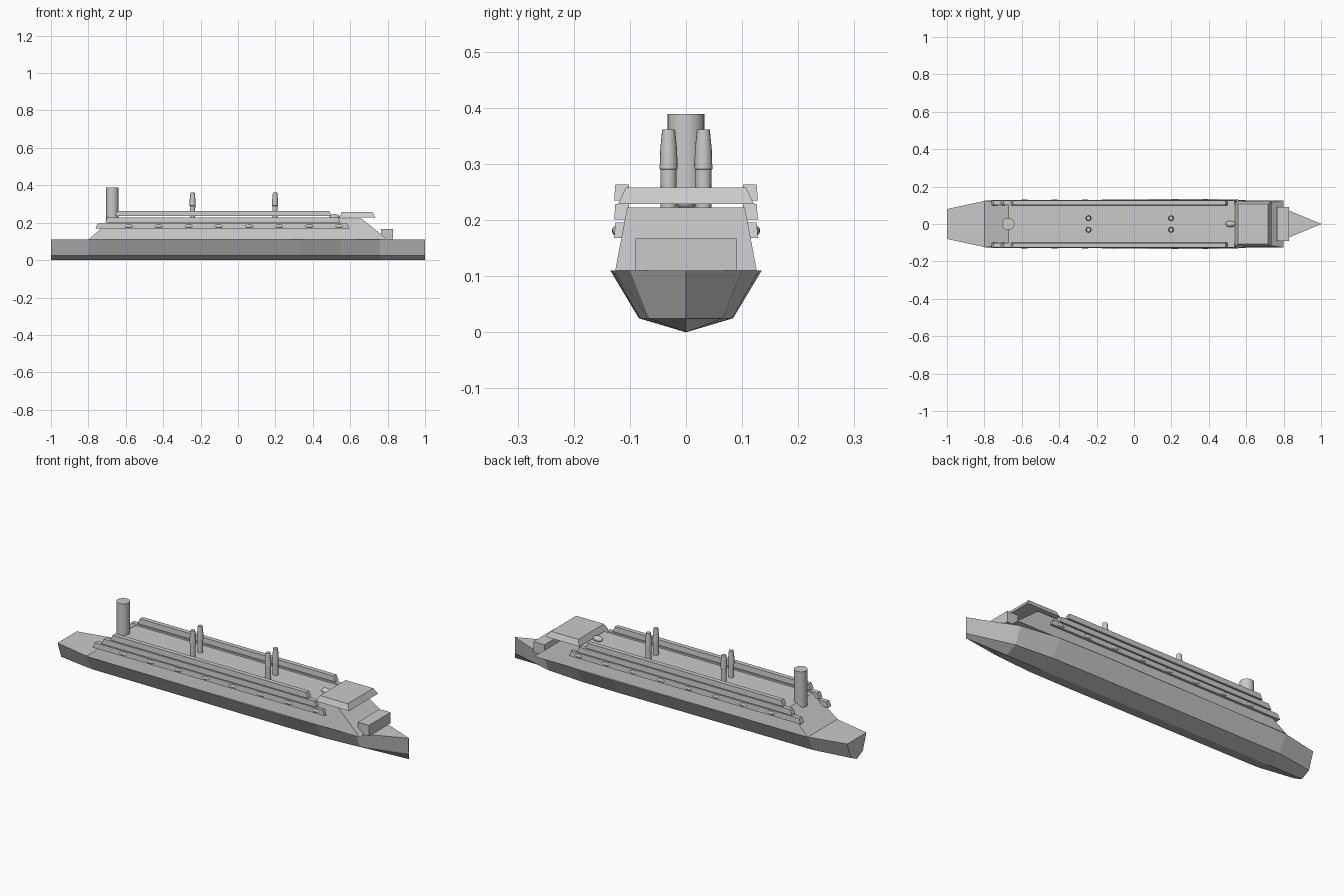
import bpy
import bmesh
import math

cube = bpy.data.objects.get("Cube")
if cube:
    bpy.data.objects.remove(cube, do_unlink=True)

# One plain light grey for the whole ship
grey = bpy.data.materials.new("ship grey")
grey.use_nodes = True
color = (0.59, 0.59, 0.59, 1)
grey.diffuse_color = color
grey.node_tree.nodes["Principled BSDF"].inputs["Base Color"].default_value = color


def loft(name, rings):
    """Skin a closed solid through rings of equal length."""
    bm = bmesh.new()
    loops = [[bm.verts.new(p) for p in ring] for ring in rings]
    n = len(loops[0])
    for a, b in zip(loops, loops[1:]):
        for i in range(n):
            j = (i + 1) % n
            bm.faces.new((a[i], a[j], b[j], b[i]))
    bm.faces.new(loops[0])
    bm.faces.new(loops[-1])
    bmesh.ops.recalc_face_normals(bm, faces=bm.faces)
    mesh = bpy.data.meshes.new(name)
    bm.to_mesh(mesh)
    bm.free()
    mesh.materials.append(grey)
    obj = bpy.data.objects.new(name, mesh)
    bpy.context.collection.objects.link(obj)
    return obj


def slab(name, bottom, top):
    """Tapered block; each level is (x0, x1, y0, y1, z)."""
    loft(name, [[(x0, y0, z), (x1, y0, z), (x1, y1, z), (x0, y1, z)]
                for x0, x1, y0, y1, z in (bottom, top)])


def smooth(obj):
    bpy.ops.object.select_all(action='DESELECT')
    obj.select_set(True)
    bpy.context.view_layer.objects.active = obj
    bpy.ops.object.shade_smooth_by_angle(angle=math.radians(35))


def lathe(name, x, y, profile, sides=16):
    """Round column from (radius, height) pairs."""
    angles = [math.tau * i / sides for i in range(sides)]
    smooth(loft(name, [[(x + r * math.cos(a), y + r * math.sin(a), z) for a in angles]
                       for r, z in profile]))


def ellipsoid(name, center, size):
    bpy.ops.mesh.primitive_uv_sphere_add(segments=12, ring_count=8, radius=1, location=center)
    obj = bpy.context.object
    obj.name = name
    obj.scale = size
    obj.data.materials.append(grey)
    smooth(obj)


# Hull with a shallow V bottom: station x, deck half width, chine half width
DECK, CHINE = 0.11, 0.025
stations = [(-1, 0.08, 0.05), (-0.8, 0.123, 0.08), (0.33, 0.135, 0.084),
            (0.55, 0.13, 0.082), (0.76, 0.1, 0.066), (1, 0.001, 0.0006)]
loft("hull", [[(x, -d, DECK), (x, -c, CHINE), (x, 0, 0), (x, c, CHINE), (x, d, DECK)]
              for x, d, c in stations])

# Main superstructure with raked ends, foredeck house and bridge
slab("superstructure", (-0.8, 0.8, -0.126, 0.126, DECK),
     (-0.67, 0.66, -0.105, 0.105, 0.222))
slab("foredeck_house", (0.765, 0.83, -0.09, 0.09, DECK),
     (0.765, 0.83, -0.09, 0.09, 0.167))
slab("bridge", (0.54, 0.735, -0.121, 0.121, 0.229),
     (0.555, 0.717, -0.107, 0.107, 0.258))

# Three tiers of side decks, and the boats along the lowest
tiers = [("lower", -0.762, 0.596, 0.168), ("middle", -0.71, 0.548, 0.201),
         ("upper", -0.658, 0.5, 0.235)]
for side, s in (("left", 1), ("right", -1)):
    for label, x0, x1, z in tiers:
        y_base = sorted((s * 0.1, s * 0.128))
        y_top = sorted((s * 0.102, s * 0.126))
        slab(f"{label}_side_deck_{side}", (x0, x1, *y_base, z),
             (x0 + 0.012, x1 - 0.012, *y_top, z + 0.028))
    for i in range(8):
        ellipsoid(f"lifeboat_{side}_{i + 1}", (-0.585 + 0.161 * i, s * 0.124, 0.181),
                  (0.024, 0.008, 0.009))

# Funnel, paired masts and radar dome
lathe("funnel", -0.672, 0, [(0.033, 0.2), (0.033, 0.389)], 24)
for x in (-0.243, 0.198):
    for s in (-1, 1):
        lathe("mast", x, s * 0.031,
              [(0.014, 0.21), (0.0145, 0.29), (0.016, 0.291), (0.015, 0.326), (0.0115, 0.361)])
ellipsoid("radar_dome", (0.516, 0, 0.231), (0.027, 0.017, 0.015))
